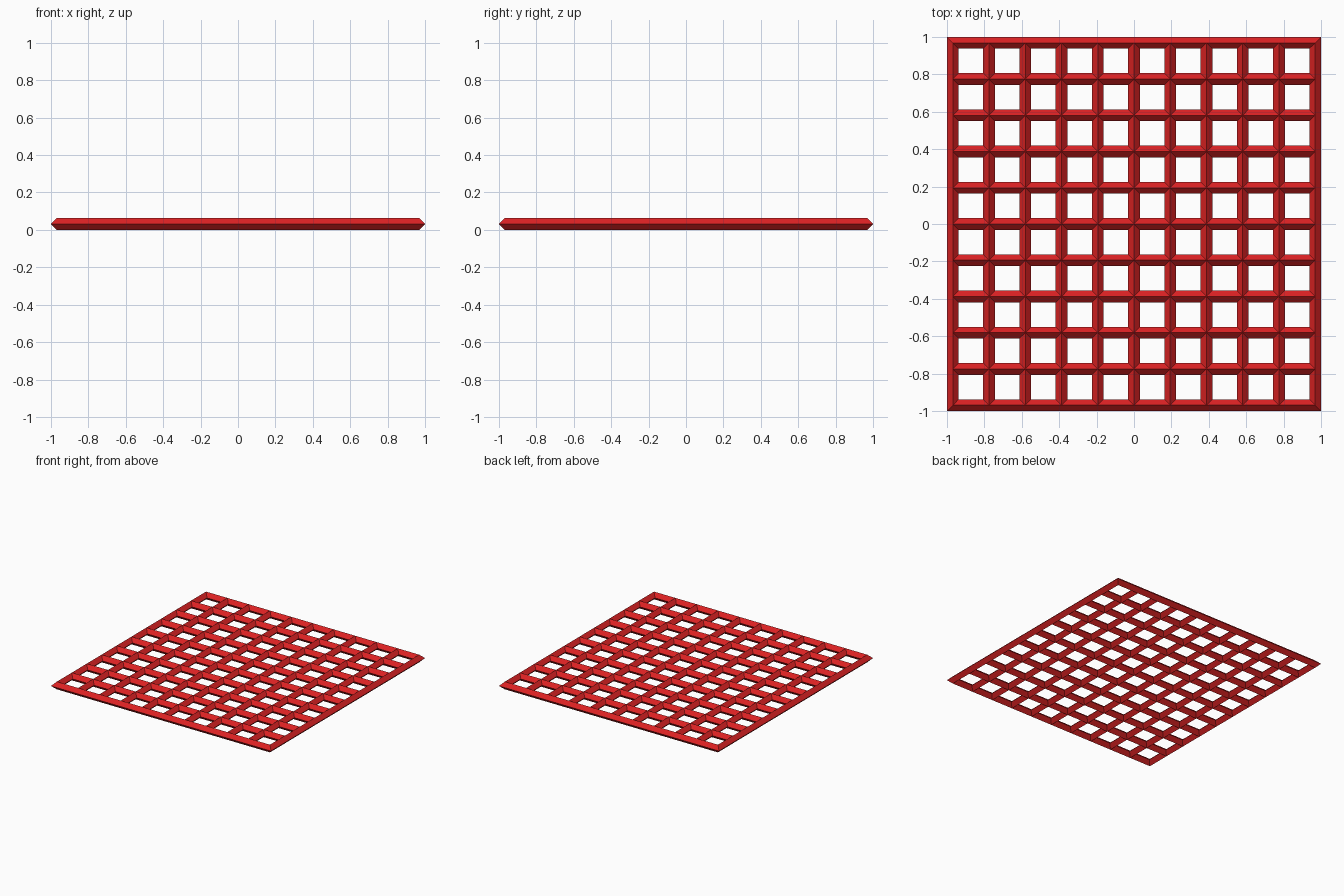
import bpy, bmesh

if "Cube" in bpy.data.objects:
    bpy.data.objects.remove(bpy.data.objects["Cube"])

N = 10              # cells per side
R = 0.0315          # half diagonal of the diamond bar section
G = 1.0 - R         # outermost bar centre line
STEP = 2 * G / N

red = bpy.data.materials.new("red")
red.diffuse_color = (0.72, 0.016, 0.017, 1)
red.use_nodes = True
red.node_tree.nodes["Principled BSDF"].inputs["Base Color"].default_value = red.diffuse_color

bm = bmesh.new()


def ring_faces(centre, edge):
    """Slopes from the bar ridges (centre) to the mid-height edge loop."""
    for z in (2 * R, 0.0):
        for i in range(4):
            j = (i + 1) % 4
            bm.faces.new([bm.verts.new(p) for p in (
                (*centre[i], z), (*centre[j], z), (*edge[j], R), (*edge[i], R))])


def square(x0, y0, x1, y1):
    return [(x0, y0), (x1, y0), (x1, y1), (x0, y1)]


# inner slopes around every opening
for a in range(N):
    for b in range(N):
        x, y = -G + a * STEP, -G + b * STEP
        ring_faces(square(x, y, x + STEP, y + STEP),
                   square(x + R, y + R, x + STEP - R, y + STEP - R))

# outer slopes, one quad per cell so the border joins the lattice ridges
for z in (2 * R, 0.0):
    for k in range(N):
        p, q = -G + k * STEP, -G + (k + 1) * STEP
        po = -1.0 if k == 0 else p
        qo = 1.0 if k == N - 1 else q
        for s in (-1, 1):
            for swap in (False, True):
                pts = [(p, s * G, z), (q, s * G, z), (qo, s, R), (po, s, R)]
                if swap:
                    pts = [(v, u, w) for u, v, w in pts]
                bm.faces.new([bm.verts.new(c) for c in pts])

bmesh.ops.remove_doubles(bm, verts=bm.verts, dist=1e-4)
bmesh.ops.recalc_face_normals(bm, faces=bm.faces)

mesh = bpy.data.meshes.new("lattice_grid")
bm.to_mesh(mesh)
bm.free()
mesh.materials.append(red)
bpy.context.collection.objects.link(bpy.data.objects.new("lattice_grid", mesh))
